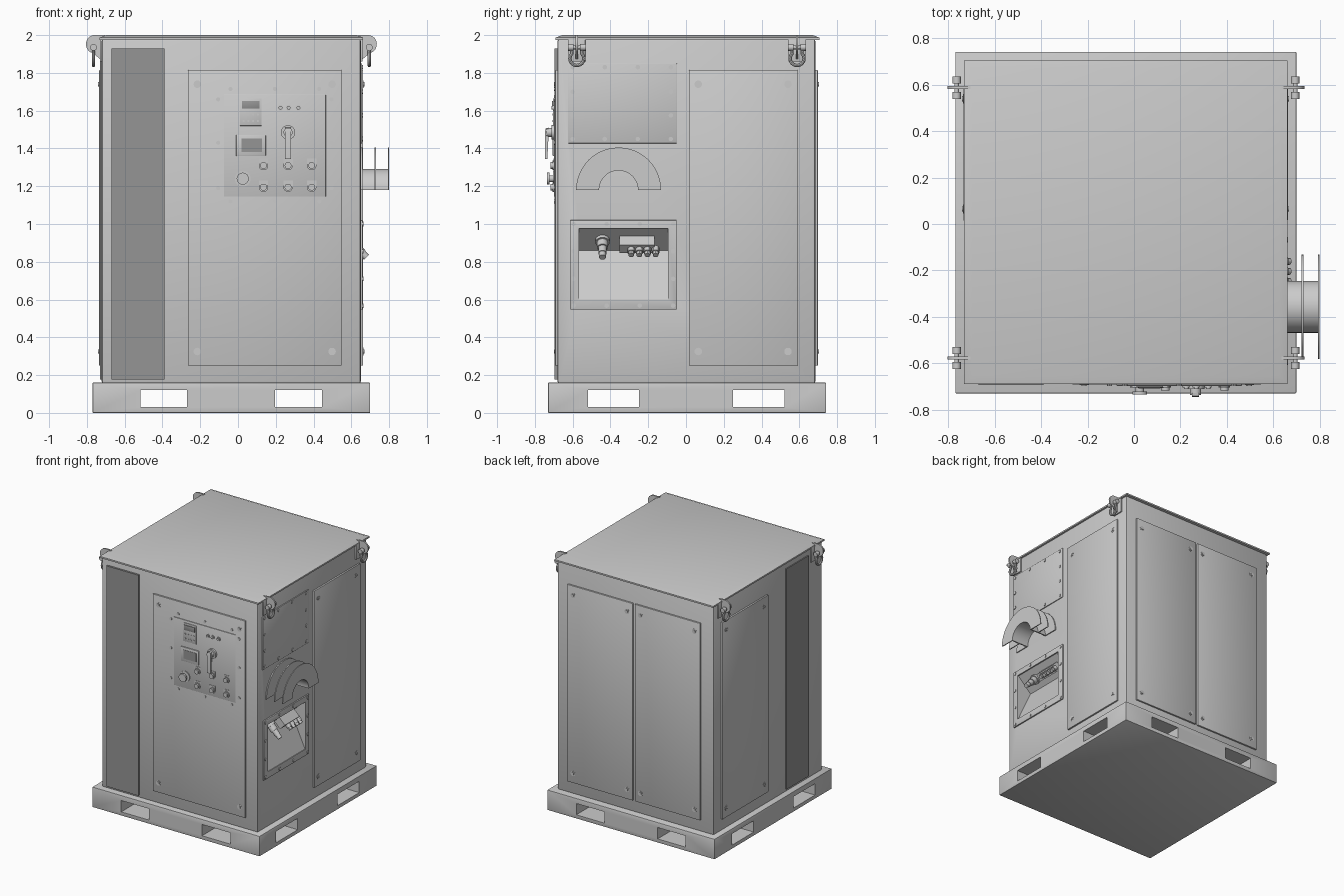
import bpy, bmesh
from math import pi, sin, cos, radians
from mathutils import Vector, Matrix

if "Cube" in bpy.data.objects:
    bpy.data.objects.remove(bpy.data.objects["Cube"])

X, Y, Z = Vector((1, 0, 0)), Vector((0, 1, 0)), Vector((0, 0, 1))
CX, CY = -0.035, 0.003          # centre of the cabinet


def material(name, v):
    m = bpy.data.materials.new(name)
    m.diffuse_color = (v, v, v, 1)
    m.use_nodes = True
    m.node_tree.nodes["Principled BSDF"].inputs["Base Color"].default_value = m.diffuse_color
    return m


DARK, LIGHT = material("dark_grey", 0.3), material("light_grey", 0.95)


def finish(name, bm, mat=None):
    bmesh.ops.recalc_face_normals(bm, faces=bm.faces)
    me = bpy.data.meshes.new(name)
    bm.to_mesh(me)
    bm.free()
    ob = bpy.data.objects.new(name, me)
    bpy.context.collection.objects.link(ob)
    if mat:
        me.materials.append(mat)
    return ob


def box(name, x, y, z, bevel=0, mat=None):
    bm = bmesh.new()
    lo, hi = Vector((x[0], y[0], z[0])), Vector((x[1], y[1], z[1]))
    size = hi - lo
    bmesh.ops.create_cube(bm, size=1, matrix=Matrix.Translation((lo + hi) / 2) @ Matrix.Diagonal((*size, 1)))
    if bevel:
        bmesh.ops.bevel(bm, geom=bm.edges[:], offset=bevel, segments=2, profile=0.5, affect='EDGES')
    return finish(name, bm, mat)


def cyls(name, items, axis, sides=20):
    """Merged cylinders, each (base point, radius, height) along axis."""
    bm = bmesh.new()
    rot = axis.to_track_quat('Z', 'Y').to_matrix().to_4x4()
    for p, r, h in items:
        bmesh.ops.create_cone(bm, cap_ends=True, segments=sides, radius1=r, radius2=r, depth=h,
                              matrix=Matrix.Translation(Vector(p) + axis * h / 2) @ rot)
    return finish(name, bm)


def prism(name, pts, axis, a, b, mat=None):
    """Extrude a profile: (y, z) points along x, or (x, z) points along y."""
    bm = bmesh.new()
    vs = [bm.verts.new((a, u, v) if axis == 'x' else (u, a, v)) for u, v in pts]
    ext = bmesh.ops.extrude_face_region(bm, geom=[bm.faces.new(vs)])
    new = [e for e in ext['geom'] if isinstance(e, bmesh.types.BMVert)]
    bmesh.ops.translate(bm, verts=new, vec=(X if axis == 'x' else Y) * (b - a))
    return finish(name, bm, mat)


def cut(ob, cutter, remove=True):
    m = ob.modifiers.new("cut", 'BOOLEAN')
    m.operation, m.solver, m.object = 'DIFFERENCE', 'EXACT', cutter
    bpy.context.view_layer.objects.active = ob
    bpy.ops.object.modifier_apply(modifier=m.name)
    if remove:
        bpy.data.objects.remove(cutter)


# pallet base with crossing fork tunnels
base = box("pallet_base", (-0.77, 0.70), (-0.73, 0.742), (0, 0.16), 0.004)
for a, b in ((-0.515, -0.27), (0.195, 0.445)):
    cut(base, box("tunnel", (a, b), (-1, 1), (0.03, 0.12)))
for a, b in ((-0.52, -0.25), (0.25, 0.522)):
    cut(base, box("tunnel", (-1, 1), (a, b), (0.03, 0.12)))

# cabinet and bevelled roof
body = box("cabinet", (-0.722, 0.65), (-0.68, 0.685), (0.155, 1.98), 0.012)
bm = bmesh.new()
rings = []
for z, inset in ((1.975, 0), (1.987, 0), (2.0, 0.035)):
    hx, hy = 0.6975 - inset, 0.698 - inset
    rings.append([bm.verts.new((CX + sx * hx, CY + 0.005 + sy * hy, z))
                  for sx, sy in ((-1, -1), (1, -1), (1, 1), (-1, 1))])
for lo, hi in zip(rings, rings[1:]):
    for i in range(4):
        bm.faces.new((lo[i], lo[(i + 1) % 4], hi[(i + 1) % 4], hi[i]))
bm.faces.new(rings[0])
bm.faces.new(rings[-1])
finish("roof", bm)


# doors: u-range on a cabinet face, with four corner locks
def door(name, face, u0, u1, z0=0.25, z1=1.815):
    axis, at = {'front': (-Y, -0.68), 'back': (Y, 0.685), 'left': (-X, -0.722), 'right': (X, 0.65)}[face]
    s = 1 if axis.x + axis.y > 0 else -1
    span = tuple(sorted((at - 0.005 * s, at + 0.013 * s)))
    locks, d = [], at + 0.012 * s
    for u in (u0 + 0.05, u1 - 0.05):
        for z in (z0 + 0.075, z1 - 0.075):
            p = (d, u, z) if axis.x else (u, d, z)
            locks += [(p, 0.02, 0.003), (p, 0.011, 0.007)]
    if axis.x:
        box(name, span, (u0, u1), (z0, z1), 0.003)
    else:
        box(name, (u0, u1), span, (z0, z1), 0.003)
    cyls(name + "_locks", locks, axis)


door("front_door", 'front', -0.265, 0.548)
door("right_door", 'right', 0.015, 0.59)
door("left_door", 'left', 0.015, 0.59)
door("back_door_a", 'back', -0.02, 0.555)
door("back_door_b", 'back', -0.612, -0.037)

# dark air grilles on front and left
box("front_grille", (-0.67, -0.39), (-0.695, -0.67), (0.178, 1.93), 0, DARK)
box("left_grille", (-0.73, -0.71), (-0.50, -0.22), (0.178, 1.93), 0, DARK)

# control panel plate and its bolts
F = -0.698                       # panel face
box("control_panel", (-0.075, 0.465), (F, -0.68), (1.145, 1.685), 0.002)
bolts = [((x, -0.692, z), 0.011, 0.006) for x in (-0.04, 0.195, 0.43) for z in (1.12, 1.715)]
bolts += [((x, -0.692, z), 0.011, 0.006) for x in (-0.105, 0.495) for z in (1.19, 1.43, 1.66)]
cyls("control_panel_bolts", bolts, -Y, 12)

# displays
box("meter", (0.01, 0.125), (F - 0.006, F + 0.003), (1.52, 1.665), 0.002)
box("meter_screen", (0.02, 0.115), (F - 0.012, F), (1.612, 1.652), 0.002, DARK)
cyls("meter_keys", [((0.03 + 0.025 * i, F - 0.005, z), 0.006, 0.004) for i in range(4) for z in (1.545, 1.58)], -Y, 10)
box("display_frame", (-0.01, 0.147), (F - 0.008, F + 0.003), (1.36, 1.472), 0.003)
box("display_screen", (0.018, 0.128), (F - 0.010, F), (1.382, 1.452), 0, DARK)

# lamps, push buttons, emergency stop
cyls("indicator_lamps", [((x, F, 1.615), r, h) for x in (0.225, 0.268, 0.32)
                         for r, h in ((0.015, 0.006), (0.010, 0.014))], -Y, 16)
for z in (1.195, 1.31):
    for x in (0.135, 0.265, 0.39):
        cyls("push_button", [((x, F, z), 0.025, 0.008), ((x, F, z), 0.018, 0.02)], -Y)
        box("button_plate", (x - 0.025, x + 0.025), (F - 0.003, F + 0.003), (z, z + 0.036))
cyls("emergency_stop", [((0.025, F, 1.24), 0.042, 0.006), ((0.025, F, 1.24), 0.018, 0.03),
                        ((0.025, F - 0.024, 1.24), 0.032, 0.014)], -Y, 24)

# main switch with lever hanging down
cyls("main_switch", [((0.265, F, 1.485), 0.038, 0.014), ((0.265, F, 1.485), 0.024, 0.04)], -Y, 24)
lever = [(F - 0.03, 1.51), (F - 0.044, 1.508), (F - 0.048, 1.49), (F - 0.048, 1.345), (F - 0.036, 1.345),
         (F - 0.03, 1.46)]
prism("switch_lever", lever, 'x', 0.25, 0.28)

# right side: upper cover plate and bolts
box("upper_cover", (0.64, 0.657), (-0.625, -0.048), (1.427, 1.85), 0.003)
ys, zs = (-0.60, -0.43, -0.255, -0.08), (1.45, 1.575, 1.70, 1.83)
cyls("upper_cover_bolts", [((0.656, y, z), 0.012, 0.006) for y in ys for z in zs
                           if y in (ys[0], ys[-1]) or z in (zs[0], zs[-1])], X, 12)


# half-round cable holder with flanges
def half_ring(r0, r1, n=24):
    arc = [(r1, pi * i / n) for i in range(n + 1)] + [(r0, pi * i / n) for i in range(n, -1, -1)]
    return [(-0.357 + r * cos(a), 1.18 + r * sin(a)) for r, a in arc]


prism("cable_holder_core", half_ring(0.103, 0.112), 'x', 0.645, 0.798)
for name, a, b in (("wall", 0.645, 0.658), ("middle", 0.722, 0.730), ("outer", 0.793, 0.80)):
    prism("cable_holder_flange_" + name, half_ring(0.103, 0.225), 'x', a, b)

# connector recess with frame, sloping floor and bolts
frame = box("recess_frame", (0.645, 0.66), (-0.615, -0.047), (0.547, 1.02), 0.004)
pocket = prism("pocket", [(0.7, 0.975), (0.65, 0.975), (0.53, 0.86), (0.65, 0.60), (0.7, 0.60)], 'y', -0.567, -0.095)
cut(body, pocket, False)
cut(frame, pocket)
prism("recess_floor", [(0.53, 0.86), (0.535, 0.86), (0.655, 0.60), (0.65, 0.60)], 'y', -0.567, -0.095, LIGHT)
rb = [(y, z) for y in (-0.595, -0.42, -0.245, -0.068) for z in (0.568, 1.0)]
rb += [(y, z) for y in (-0.595, -0.068) for z in (0.71, 0.855)]
cyls("recess_bolts", [((0.659, y, z), 0.012, 0.006) for y, z in rb], X, 12)

# connectors on the tilted recess ceiling
N, T = Vector((1, 0, -1)).normalized(), Vector((1, 0, 1)).normalized()


def at(y, out):
    return Vector((0.588, y, 0.916)) + N * out


cyls("round_connector", [(at(-0.442, 0), 0.038, 0.02), (at(-0.442, 0), 0.029, 0.06),
                         (at(-0.442, 0.05), 0.022, 0.05), (at(-0.442, 0.09), 0.018, 0.04)], N)
blk = [at(0, o) + T * t for o, t in ((-0.005, -0.03), (0.07, -0.03), (0.07, 0.03), (-0.005, 0.03))]
prism("connector_block", [(p.x, p.z) for p in blk], 'y', -0.352, -0.168)
cyls("cable_glands", [(at(-0.29 + 0.043 * i, 0.06), r, h) for i in range(4)
                      for r, h in ((0.02, 0.035), (0.015, 0.055))], N, 12)

# lifting lugs with shackles on the four corners
for sx in (-1, 1):
    for y in (-0.578, 0.588):
        px = CX + sx * 0.73
        prof = [(0.67, 2.0), (0.73, 2.0)]
        prof += [(0.728 + 0.042 * cos(a), 1.952 + 0.047 * sin(a))
                 for a in [radians(80 - 18 * i) for i in range(10)]]
        prof += [(0.68, 1.86), (0.67, 1.86)]
        prism("lifting_lug", [(CX + sx * u, v) for u, v in prof], 'y', y - 0.006, y + 0.006)
        box("lug_pad", sorted((CX + sx * 0.68, CX + sx * 0.695)), (y - 0.045, y + 0.045), (1.86, 1.978), 0.002)
        cyls("shackle_pin", [((px, y - 0.042, 1.935), 0.010, 0.084), ((px, y - 0.048, 1.935), 0.018, 0.03),
                             ((px, y + 0.018, 1.935), 0.018, 0.03)], Y, 16)
        cu = bpy.data.curves.new("shackle_bow", 'CURVE')
        cu.dimensions, cu.bevel_depth, cu.bevel_resolution, cu.use_fill_caps = '3D', 0.009, 2, True
        path = [(-0.028, 1.935)] + [(0.037 * cos(a), 1.876 + 0.037 * sin(a))
                                    for a in [radians(135 + 22.5 * i) for i in range(13)]] + [(0.028, 1.935)]
        sp = cu.splines.new('POLY')
        sp.points.add(len(path) - 1)
        for p, (u, v) in zip(sp.points, path):
            p.co = (px, y + u, v, 1)
        bpy.context.collection.objects.link(bpy.data.objects.new("shackle_bow", cu))

# convert bows to mesh, smooth round parts
bpy.ops.object.select_all(action='SELECT')
bpy.context.view_layer.objects.active = body
bpy.ops.object.convert(target='MESH')
bpy.ops.object.shade_smooth_by_angle(angle=radians(30))
